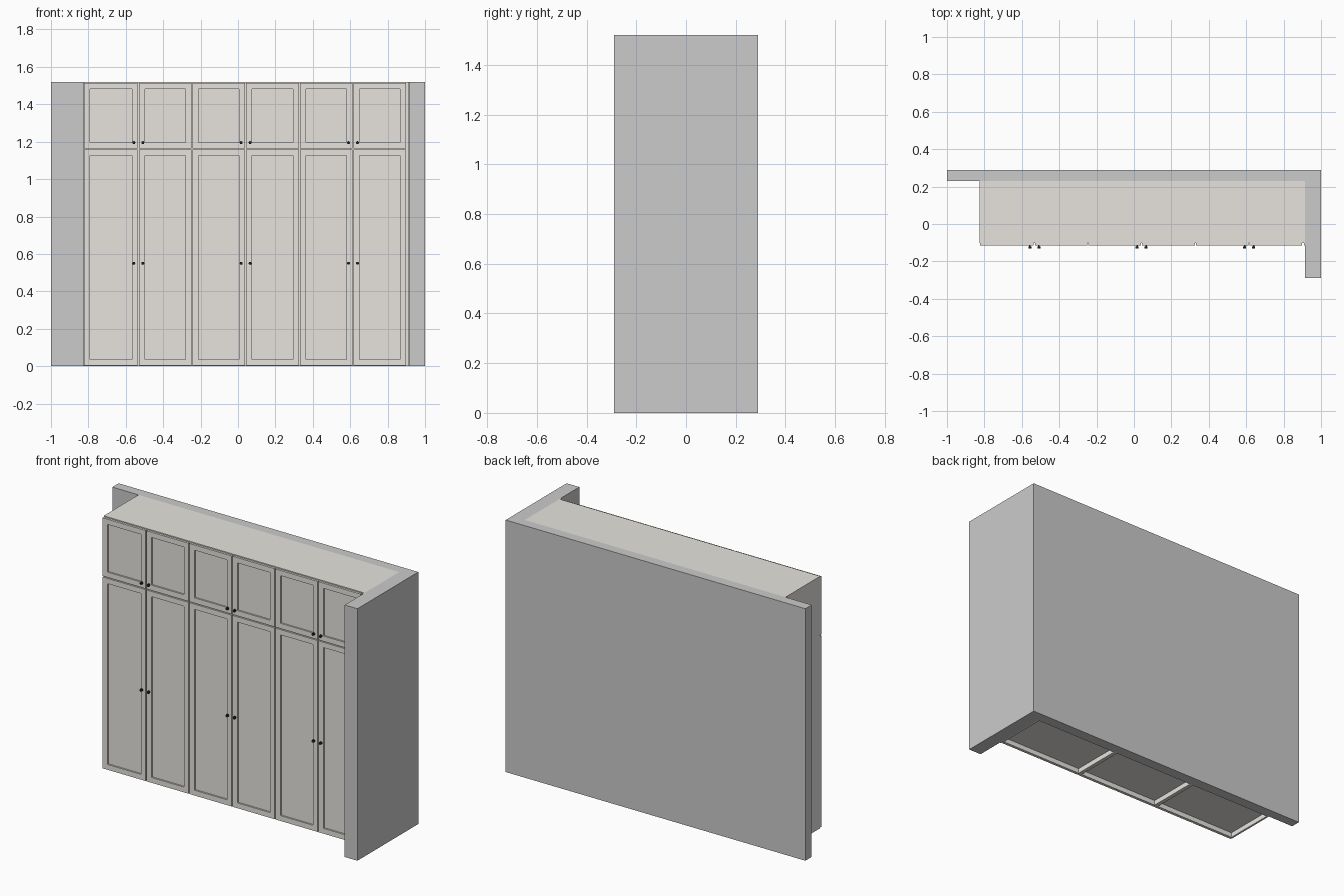
import bpy, bmesh
from math import radians
from mathutils import Matrix, Vector

if "Cube" in bpy.data.objects:
    bpy.data.objects.remove(bpy.data.objects["Cube"])

H = 1.52                      # overall height
X0, X1 = -0.825, 0.915        # wardrobe left / right
FRONT, BACK = -0.115, 0.23    # door face / wall face
CARC = -0.101                 # carcass front
PITCH, FIRST, GAP = 0.287, -0.82, 0.006
T = 0.012                     # board thickness


def material(name, rgb):
    m = bpy.data.materials.new(name)
    m.diffuse_color = (*rgb, 1)
    m.use_nodes = True
    m.node_tree.nodes["Principled BSDF"].inputs["Base Color"].default_value = m.diffuse_color
    return m


PAINT = material("warm_paint", (0.8, 0.775, 0.73))
BLACK = material("black_metal", (0.015, 0.015, 0.015))


def finish(name, bm, mat=None):
    bmesh.ops.recalc_face_normals(bm, faces=bm.faces[:])
    me = bpy.data.meshes.new(name)
    bm.to_mesh(me)
    bm.free()
    ob = bpy.data.objects.new(name, me)
    bpy.context.collection.objects.link(ob)
    if mat:
        me.materials.append(mat)
    return ob


def box_mesh(lo, hi):
    lo, hi = Vector(lo), Vector(hi)
    bm = bmesh.new()
    bmesh.ops.create_cube(bm, size=1, matrix=Matrix.Translation((lo + hi) / 2)
                          @ Matrix.Diagonal((*(hi - lo), 1)))
    return bm


def box(name, lo, hi, mat=PAINT):
    return finish(name, box_mesh(lo, hi), mat)


def door(name, x0, x1, z0, z1, frame=0.045, depth=0.01):
    bm = box_mesh((x0, FRONT, z0), (x1, CARC - 0.001, z1))
    bm.normal_update()
    face = min(bm.faces, key=lambda f: f.calc_center_median().y)
    bmesh.ops.inset_region(bm, faces=[face], thickness=frame)
    # sink the centre panel straight back
    new = bmesh.ops.extrude_discrete_faces(bm, faces=[face])["faces"][0]
    bmesh.ops.translate(bm, verts=new.verts[:], vec=(0, depth, 0))
    finish(name, bm, PAINT)


def knob(name, x, z):
    bm = bmesh.new()
    for r, y0, y1 in ((0.004, -0.124, FRONT), (0.008, -0.132, -0.121)):
        bmesh.ops.create_cone(bm, cap_ends=True, segments=20, radius1=r, radius2=r, depth=y1 - y0,
                              matrix=Matrix.Translation((x, (y0 + y1) / 2, z))
                              @ Matrix.Rotation(radians(90), 4, 'X'))
    ob = finish(name, bm, BLACK)
    bpy.context.view_layer.objects.active = ob
    ob.select_set(True)
    bpy.ops.object.shade_smooth_by_angle()
    ob.select_set(False)


# L-shaped room wall
bm = bmesh.new()
outline = [(-1, 0.29), (-1, BACK), (X1, BACK), (X1, -0.29), (1, -0.29), (1, 0.29)]
base = bm.faces.new([bm.verts.new((x, y, 0)) for x, y in outline])
ext = bmesh.ops.extrude_face_region(bm, geom=[base])["geom"]
bmesh.ops.translate(bm, verts=[v for v in ext if isinstance(v, bmesh.types.BMVert)], vec=(0, 0, H))
finish("room_wall", bm)

# carcass: open below, with floors set up above the plinth
box("left_side", (X0, CARC, 0), (X0 + T, BACK, H))
box("right_side", (X1 - T, CARC, 0), (X1, BACK, H))
box("right_filler", (0.908, FRONT, 0), (X1, CARC, H))
box("top_board", (X0 + T, CARC, H - T), (X1 - T, BACK, H))
box("back_board", (X0 + T, BACK - 0.006, 0), (X1 - T, BACK, H - T))
box("front_board", (X0 + T, CARC, 0), (X1 - T, CARC + 0.008, H - T))
box("floor_board", (X0 + T, CARC + 0.008, 0.03), (X1 - T, BACK - 0.006, 0.042))
for i in (1, 2):
    x = FIRST + 2 * i * PITCH
    box(f"divider_{i}", (x - T, CARC + 0.008, 0), (x + T, BACK - 0.006, H - T))

# doors in two rows, with paired knobs at each meeting edge
for row, z0, z1, kz in (("lower", 0.003, 1.157, 0.55), ("upper", 1.163, 1.514, 1.195)):
    for i in range(6):
        a, b = FIRST + i * PITCH, FIRST + (i + 1) * PITCH
        door(f"{row}_door_{i + 1}", a + (GAP / 2 if i else -0.003), b - GAP / 2, z0, z1)
        kx = b - 0.024 if i % 2 == 0 else a + 0.024
        knob(f"{row}_knob_{i + 1}", kx, kz)
